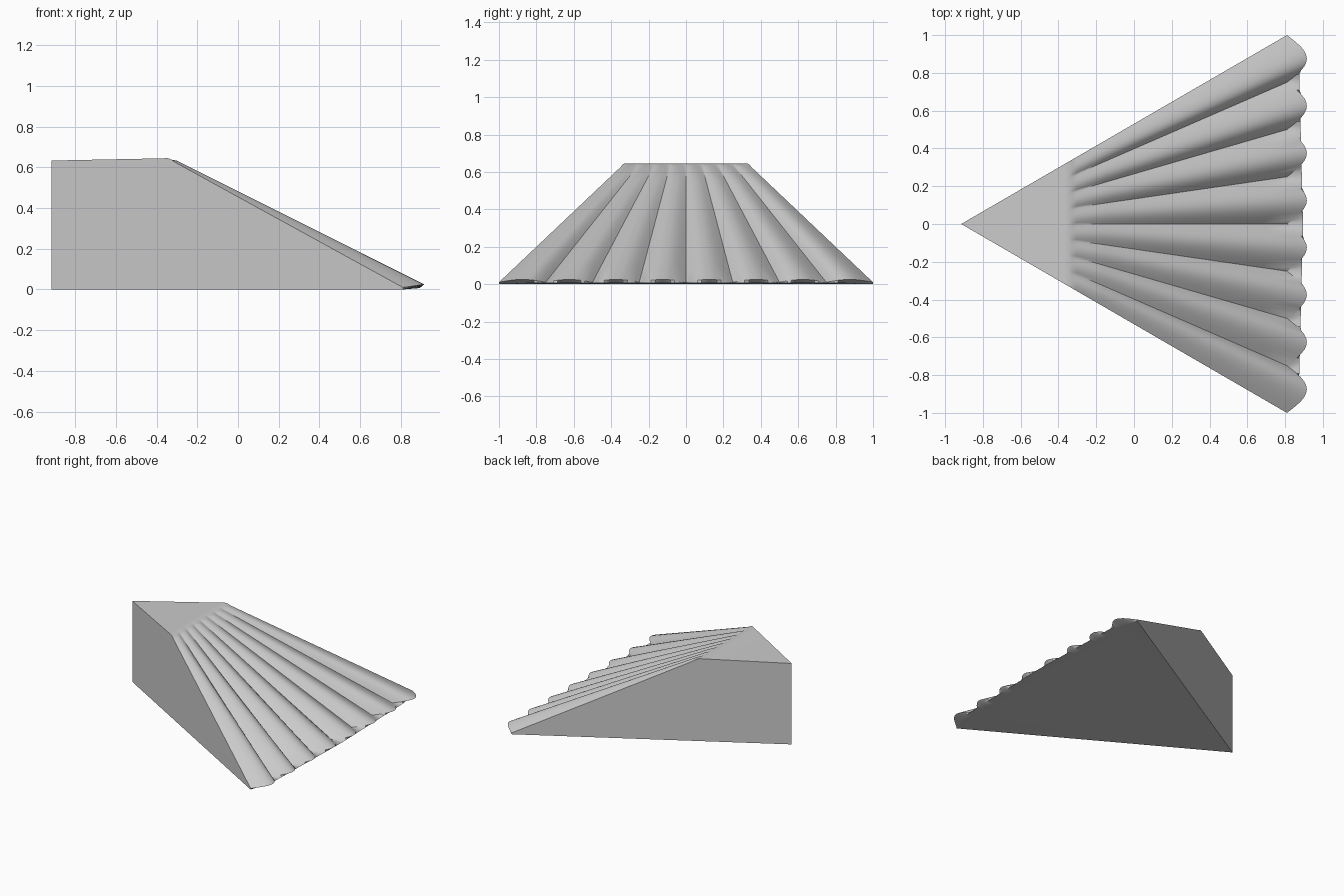
import bpy, bmesh, math

if "Cube" in bpy.data.objects:
    bpy.data.objects.remove(bpy.data.objects["Cube"])

RIBS, SEG = 8, 12            # number of ribs, segments across each rib
N = RIBS * SEG
APEX_X, EDGE_X = -0.915, 0.81

def lerp(a, b, t):
    return a + (b - a) * t

def half_width(x):
    return (x - APEX_X) / (EDGE_X - APEX_X)

us = [lerp(-1, 1, i / N) for i in range(N + 1)]
bulge = [math.sin(math.pi * (i % SEG) / SEG) for i in range(N + 1)]

bm = bmesh.new()
apex_low = bm.verts.new((APEX_X, 0, 0))
apex_top = bm.verts.new((APEX_X, 0, 0.633))

# rounded crest between the flat top and the slope
rows = []
for x, z in ((-0.37, 0.644), (-0.345, 0.645), (-0.325, 0.637)):
    rows.append([bm.verts.new((x, u * half_width(x), z)) for u in us])

# ribs fanning out down the slope: valleys straight, ridges growing
for k in range(9):
    t = k / 8
    vx, vz = lerp(-0.31, EDGE_X, t), lerp(0.625, 0.01, t)
    rx, rz = lerp(-0.30, 0.915, t), lerp(0.632, 0.025, t)
    rows.append([bm.verts.new((lerp(vx, rx, b), u * half_width(vx), lerp(vz, rz, b)))
                 for u, b in zip(us, bulge)])

# thin lip under the scalloped ends, then the straight bottom edge
lip = []
for u in us:
    a = abs(u)
    x = lerp(0.895, 0.875, a / 0.8) if a < 0.8 else lerp(0.875, EDGE_X, (a - 0.8) / 0.2)
    lip.append(bm.verts.new((x, u, 0.007 * min(1, (1 - a) / 0.15))))
rows.append(lip)
base = [lip[0]] + [bm.verts.new((EDGE_X, u, 0)) for u in us[1:-1]] + [lip[-1]]
rows.append(base)

for r0, r1 in zip(rows, rows[1:]):
    for i in range(N):
        corners = list(dict.fromkeys((r0[i], r0[i + 1], r1[i + 1], r1[i])))
        bm.faces.new(corners)

# flat top, underside and the two side walls
bm.faces.new([apex_top] + rows[0])
bm.faces.new([apex_low] + base)
for side in (0, -1):
    bm.faces.new([apex_low, apex_top] + [r[side] for r in rows[:-1]])

bmesh.ops.recalc_face_normals(bm, faces=bm.faces)
mesh = bpy.data.meshes.new("fan_roof_corner")
bm.to_mesh(mesh)
bm.free()
obj = bpy.data.objects.new("fan_roof_corner", mesh)
bpy.context.collection.objects.link(obj)
bpy.context.view_layer.objects.active = obj
obj.select_set(True)
bpy.ops.object.shade_smooth_by_angle(angle=math.radians(30))
